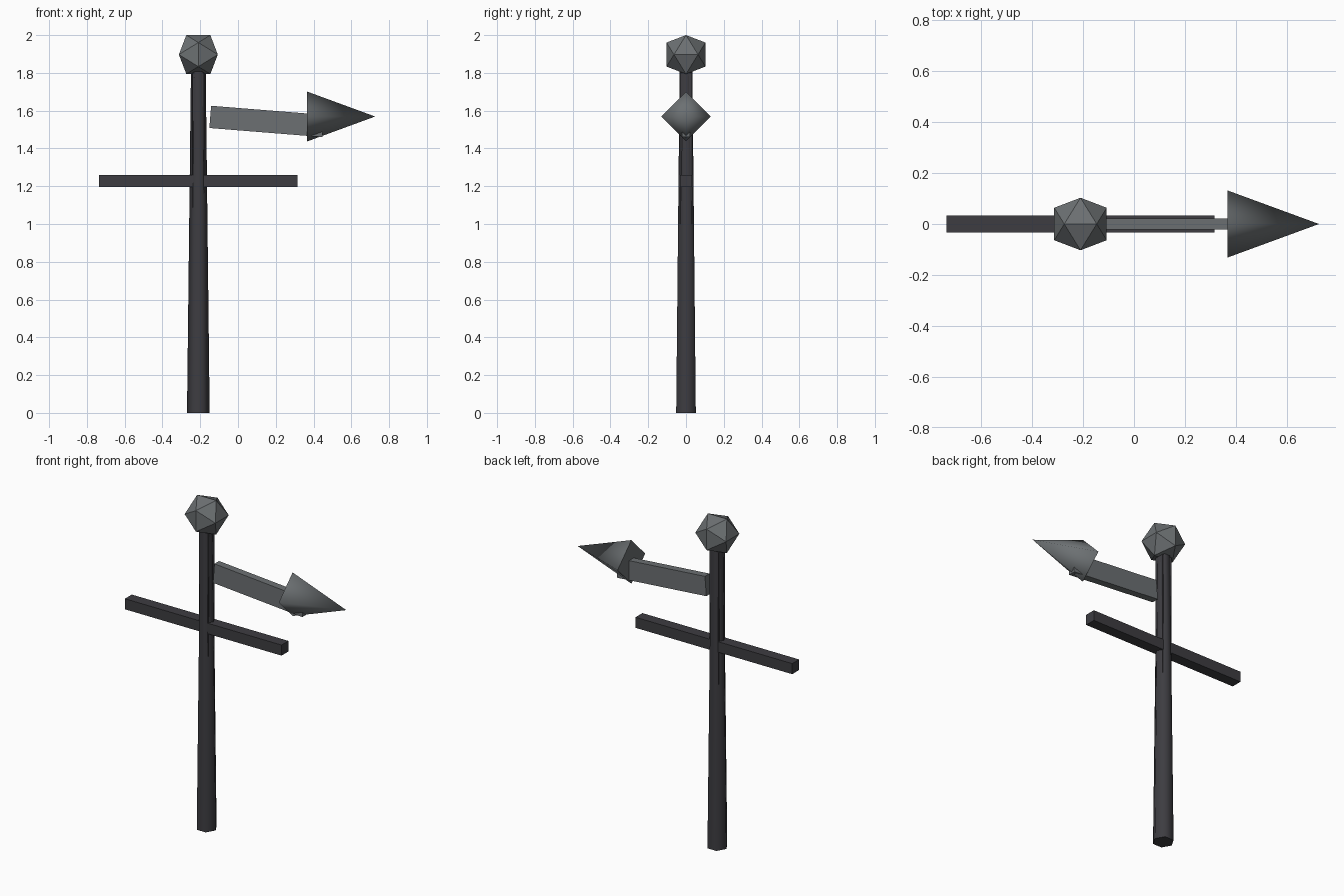
import bpy, bmesh, math
from mathutils import Matrix, Vector

if "Cube" in bpy.data.objects:
    bpy.data.objects.remove(bpy.data.objects["Cube"])

POLE_X = -0.21


def material(name, rgb):
    m = bpy.data.materials.new(name)
    m.diffuse_color = (*rgb, 1.0)
    m.use_nodes = True
    m.node_tree.nodes["Principled BSDF"].inputs["Base Color"].default_value = m.diffuse_color
    return m


iron = material("dark iron", (0.047, 0.046, 0.053))
steel = material("grey steel", (0.15, 0.163, 0.17))


def add_object(name, bm, mat):
    bmesh.ops.recalc_face_normals(bm, faces=bm.faces)
    mesh = bpy.data.meshes.new(name)
    bm.to_mesh(mesh)
    bm.free()
    mesh.materials.append(mat)
    obj = bpy.data.objects.new(name, mesh)
    bpy.context.collection.objects.link(obj)
    return obj


def box(name, center, size, mat, tilt=0.0):
    bm = bmesh.new()
    m = (Matrix.Translation(center) @ Matrix.Rotation(tilt, 4, 'Y')
         @ Matrix.Diagonal((*size, 1.0)))
    bmesh.ops.create_cube(bm, size=1.0, matrix=m)
    return add_object(name, bm, mat)


def cone(name, sides, r1, r2, depth, matrix, mat):
    """Tapered prism with smooth sides and flat end caps."""
    bm = bmesh.new()
    bmesh.ops.create_cone(bm, cap_ends=True, segments=sides, radius1=r1,
                          radius2=r2, depth=depth, matrix=matrix)
    bmesh.ops.remove_doubles(bm, verts=bm.verts, dist=1e-5)
    axis = (matrix.to_3x3() @ Vector((0, 0, 1))).normalized()
    bm.normal_update()
    for f in bm.faces:
        f.smooth = abs(f.normal.dot(axis)) < 0.9
    return add_object(name, bm, mat)


# Tapered hexagonal pole, corners facing front and back
cone("pole", 6, 0.06, 0.039, 1.82,
     Matrix.Translation((POLE_X, 0, 0.91)) @ Matrix.Rotation(math.pi / 2, 4, 'Z'),
     iron)

# Square core whose corners show through the narrow upper pole
box("pole_core", (POLE_X, 0, 1.4), (0.062, 0.062, 0.8), iron)

# Crossbar
box("crossbar", (POLE_X, 0, 1.228), (1.05, 0.066, 0.064), iron)

# Finial: icosahedron from three crossed golden rectangles
bm = bmesh.new()
long = 0.103
short = long * 2 / (1 + math.sqrt(5))
for a in (-1, 1):
    for b in (-1, 1):
        for p in ((a * short, 0, b * long), (0, a * long, b * short),
                  (a * long, b * short, 0)):
            bm.verts.new(p)
bmesh.ops.convex_hull(bm, input=bm.verts)
bmesh.ops.translate(bm, verts=bm.verts, vec=(POLE_X, 0, 1.897))
add_object("finial", bm, steel)

# Slightly drooping pointer arm
box("pointer_arm", (0.152, 0, 1.543), (0.6, 0.044, 0.118), steel, tilt=0.08)

# Four-sided arrow head pointing right
cone("arrow_head", 4, 0.132, 0.0, 0.36,
     Matrix.Translation((0.546, 0, 1.569)) @ Matrix.Rotation(math.pi / 2, 4, 'Y'),
     steel)
